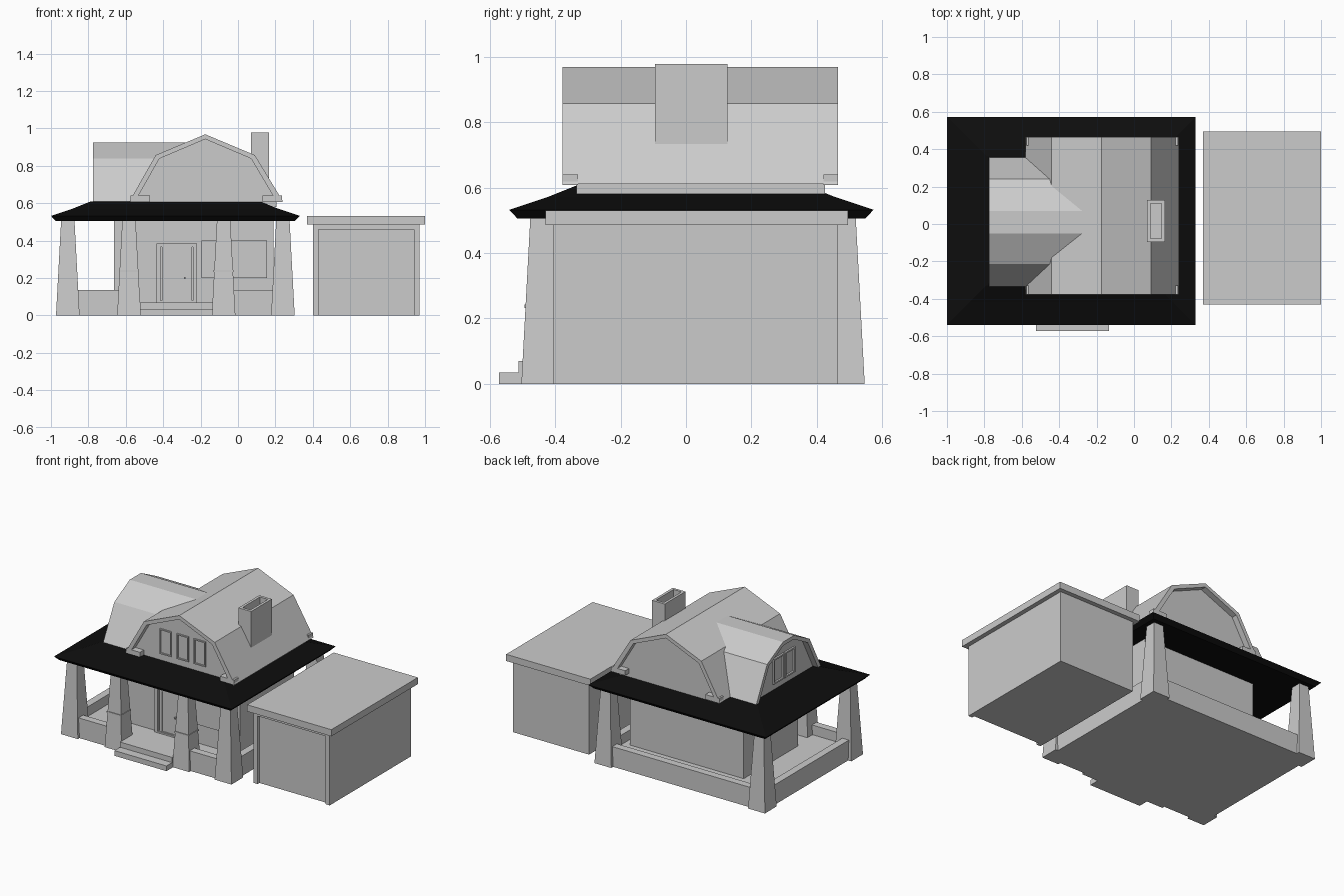
import bpy, bmesh

if "Cube" in bpy.data.objects:
    bpy.data.objects.remove(bpy.data.objects["Cube"])

black = bpy.data.materials.new("black_shingle")
black.diffuse_color = (0.004, 0.004, 0.004, 1)
black.use_nodes = True
black.node_tree.nodes["Principled BSDF"].inputs["Base Color"].default_value = black.diffuse_color


def add(name, bm, mat=None):
    bmesh.ops.recalc_face_normals(bm, faces=bm.faces)
    me = bpy.data.meshes.new(name)
    bm.to_mesh(me)
    bm.free()
    ob = bpy.data.objects.new(name, me)
    bpy.context.collection.objects.link(ob)
    if mat:
        me.materials.append(mat)
    return ob


def loft(name, rings, mat=None, closed=False):
    """Skin a list of equal-length point rings; cap the ends unless closed."""
    bm = bmesh.new()
    vs = [[bm.verts.new(p) for p in r] for r in rings]
    n = len(vs[0])
    pairs = list(zip(vs, vs[1:]))
    if closed:
        pairs.append((vs[-1], vs[0]))
    for a, b in pairs:
        for i in range(n):
            j = (i + 1) % n
            bm.faces.new((a[i], a[j], b[j], b[i]))
    if not closed:
        bm.faces.new(vs[0])
        bm.faces.new(vs[-1])
    return add(name, bm, mat)


def rect(x0, x1, y0, y1, z):
    return [(x0, y0, z), (x1, y0, z), (x1, y1, z), (x0, y1, z)]


def box(name, x0, x1, y0, y1, z0, z1):
    return loft(name, [rect(x0, x1, y0, y1, z0), rect(x0, x1, y0, y1, z1)])


def square(cx, cy, h, z):
    return rect(cx - h, cx + h, cy - h, cy + h, z)


# --- Garage: body, front frame, flat roof slab
box("garage_body", 0.40, 0.97, -0.385, 0.465, 0, 0.49)
box("garage_frame_left", 0.40, 0.43, -0.405, -0.38, 0, 0.49)
box("garage_frame_right", 0.94, 0.97, -0.405, -0.38, 0, 0.49)
box("garage_frame_top", 0.43, 0.94, -0.405, -0.38, 0.46, 0.49)
box("garage_roof", 0.37, 1.0, -0.43, 0.495, 0.485, 0.53)

# --- Porch floor, steps and low walls
box("porch_floor", -0.95, 0.285, -0.485, 0.525, 0, 0.07)
box("lower_step", -0.525, -0.135, -0.572, -0.48, 0, 0.035)
box("upper_step", -0.525, -0.135, -0.512, -0.48, 0, 0.07)
T = 0.05
for nm, x0, x1, y0, y1 in (
        ("front_left", -0.95, -0.58, -0.485, -0.485 + T),
        ("front_right", -0.07, 0.285, -0.485, -0.485 + T),
        ("back", -0.95, 0.285, 0.525 - T, 0.525),
        ("left", -0.95, -0.95 + T, -0.485, 0.525),
        ("right", 0.285 - T, 0.285, -0.485, 0.525)):
    box("porch_wall_" + nm, x0, x1, y0, y1, 0.05, 0.135)

# --- Tapered columns, with bands on the entrance pair
for nm, x, y in (("front_left", -0.91, -0.44), ("front_right", 0.24, -0.44),
                 ("back_left", -0.91, 0.483), ("back_right", 0.24, 0.483),
                 ("entrance_left", -0.583, -0.44), ("entrance_right", -0.077, -0.44)):
    loft("column_" + nm, [square(x, y, 0.063, 0), square(x, y, 0.035, 0.52)])
    if nm.startswith("entrance"):
        loft("band_" + nm, [square(x, y, 0.054, 0.232), square(x, y, 0.054, 0.242)])

# --- House walls
WY = -0.25
box("house_body", -0.663, 0.19, WY, 0.33, 0.05, 0.55)


def frame(name, u0, u1, z0, z1, t, w, d, axis="y"):
    """Rectangular frame standing d in front of wall position w."""
    def ring(k, e):
        pts = [(u0 + k, z0 + k), (u1 - k, z0 + k), (u1 - k, z1 - k), (u0 + k, z1 - k)]
        return [(u, w - e, z) if axis == "y" else (w - e, u, z) for u, z in pts]
    return loft(name, [ring(0, 0), ring(0, d), ring(t, d), ring(t, 0)], closed=True)


# --- Door and front window
frame("door_frame", -0.435, -0.22, 0.06, 0.385, 0.02, WY, 0.02)
frame("door_inner_frame", -0.405, -0.245, 0.065, 0.372, 0.018, WY, 0.012)
box("door", -0.387, -0.263, WY - 0.006, WY, 0.07, 0.355)
box("door_knob", -0.29, -0.281, WY - 0.02, WY, 0.195, 0.205)
box("front_window", -0.195, 0.155, WY - 0.01, WY, 0.2, 0.4)

# --- Black skirt roof: soffit, eave and two slopes
X0, X1, Y0, Y1 = -1.0, 0.33, -0.54, 0.573
loft("skirt_roof", [rect(X0 + i, X1 - i, Y0 + i, Y1 - i, z) for i, z in
                    ((0.025, 0.505), (0.0, 0.532), (0.12, 0.572), (0.21, 0.608))], black)


# --- Gambrel roofs: arched shell over a recessed gable block
def gambrel(name, outer, inner, a0, a1, g0, g1, axis):
    def at(p, a):
        return [(u, a, z) if axis == "y" else (a, u, z) for u, z in p]
    shell = outer + inner[::-1]
    loft(name + "_roof", [at(shell, a0), at(shell, a1)])
    core = [(inner[0][0], 0.58)] + inner + [(inner[-1][0], 0.58)]
    loft(name + "_gable", [at(core, g0), at(core, g1)])


gambrel("main",
        [(-0.58, 0.61), (-0.44, 0.857), (-0.175, 0.968), (0.09, 0.857), (0.24, 0.61)],
        [(-0.55, 0.61), (-0.42, 0.838), (-0.175, 0.942), (0.07, 0.838), (0.205, 0.61)],
        -0.378, 0.465, -0.335, 0.425, "y")
gambrel("side",
        [(-0.335, 0.61), (-0.215, 0.838), (-0.05, 0.925), (0.07, 0.925), (0.24, 0.838), (0.355, 0.61)],
        [(-0.305, 0.61), (-0.195, 0.82), (-0.045, 0.9), (0.065, 0.9), (0.22, 0.82), (0.325, 0.61)],
        -0.775, -0.24, -0.735, -0.25, "x")

# Eave returns at the main gable feet
for x0, x1 in ((-0.575, -0.47), (0.13, 0.235)):
    for y0, y1 in ((-0.378, -0.33), (0.42, 0.465)):
        box("eave_return", x0, x1, y0, y1, 0.607, 0.64)

# Gable windows
for i in range(3):
    x = -0.305 + i * 0.128
    frame("gable_window", x - 0.043, x + 0.043, 0.65, 0.82, 0.008, -0.335, 0.008)
for y in (-0.05, 0.07):
    frame("side_window", y - 0.055, y + 0.055, 0.65, 0.82, 0.01, -0.735, 0.012, "x")

# --- Chimney with hollow top
cx0, cx1, cy0, cy1, k = 0.07, 0.165, -0.095, 0.127, 0.018
loft("chimney", [rect(cx0, cx1, cy0, cy1, 0.7), rect(cx0, cx1, cy0, cy1, 0.978),
                 rect(cx0 + k, cx1 - k, cy0 + k, cy1 - k, 0.978),
                 rect(cx0 + k, cx1 - k, cy0 + k, cy1 - k, 0.88)])
